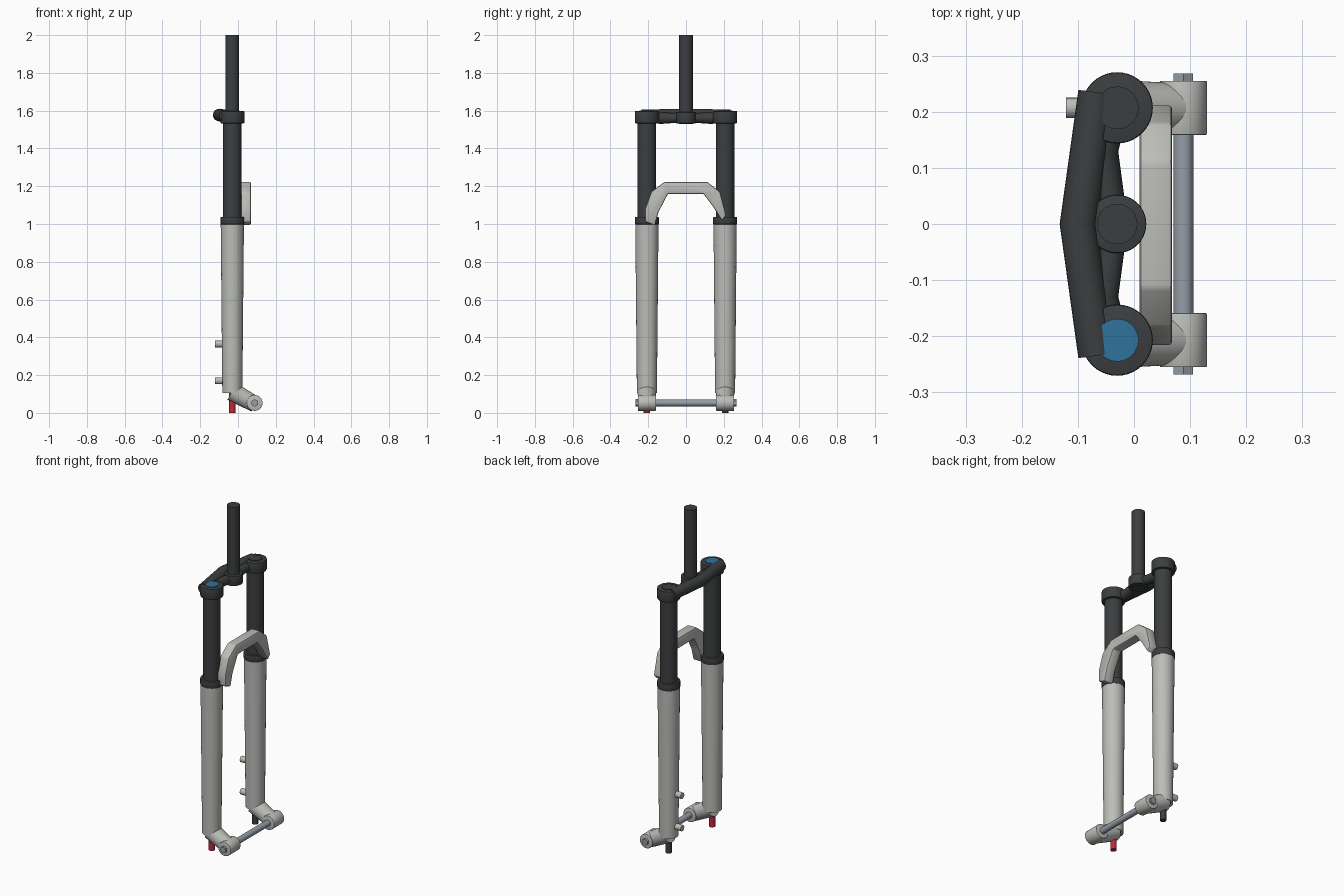
import bpy, bmesh
from mathutils import Vector

if "Cube" in bpy.data.objects:
    bpy.data.objects.remove(bpy.data.objects["Cube"])

LEG_X, LEG_Y = -0.03, 0.207


def material(name, rgb):
    m = bpy.data.materials.new(name)
    m.diffuse_color = (*rgb, 1)
    m.use_nodes = True
    m.node_tree.nodes["Principled BSDF"].inputs["Base Color"].default_value = m.diffuse_color
    return m


dark = material("dark", (0.045, 0.048, 0.05))
silver = material("silver", (0.5, 0.51, 0.48))
steel = material("steel", (0.3, 0.34, 0.38))
blue = material("blue", (0.03, 0.17, 0.33))
red = material("red", (0.55, 0.02, 0.04))


def finish(obj, mat, bevel=0.0):
    obj.data.materials.clear()
    obj.data.materials.append(mat)
    bpy.ops.object.select_all(action='DESELECT')
    obj.select_set(True)
    bpy.context.view_layer.objects.active = obj
    if bevel:
        b = obj.modifiers.new("bevel", 'BEVEL')
        b.width, b.segments, b.limit_method = bevel, 2, 'ANGLE'
        bpy.ops.object.modifier_apply(modifier=b.name)
    bpy.ops.object.shade_smooth_by_angle(angle=0.6)
    return obj


def add_mesh(name, bm):
    bmesh.ops.recalc_face_normals(bm, faces=bm.faces)
    me = bpy.data.meshes.new(name)
    bm.to_mesh(me)
    bm.free()
    obj = bpy.data.objects.new(name, me)
    bpy.context.collection.objects.link(obj)
    return obj


def rod(name, a, b, r1, mat, r2=None, sides=40, bevel=0.0):
    """Cylinder or cone from point a to point b."""
    a, b = Vector(a), Vector(b)
    d = b - a
    bm = bmesh.new()
    bmesh.ops.create_cone(bm, cap_ends=True, segments=sides, radius1=r1,
                          radius2=r1 if r2 is None else r2, depth=d.length)
    obj = add_mesh(name, bm)
    obj.location = (a + b) / 2
    obj.rotation_mode = 'QUATERNION'
    obj.rotation_quaternion = d.to_track_quat('Z', 'Y')
    return finish(obj, mat, bevel)


def tube(name, points, radius, mat):
    """Round tube along (x, y, z, radius factor) points."""
    cu = bpy.data.curves.new(name, 'CURVE')
    cu.dimensions = '3D'
    cu.bevel_depth, cu.bevel_resolution, cu.use_fill_caps = radius, 8, True
    sp = cu.splines.new('POLY')
    sp.points.add(len(points) - 1)
    for p, (x, y, z, f) in zip(sp.points, points):
        p.co, p.radius = (x, y, z, 1), f
    obj = bpy.data.objects.new(name, cu)
    bpy.context.collection.objects.link(obj)
    bpy.ops.object.select_all(action='DESELECT')
    obj.select_set(True)
    bpy.context.view_layer.objects.active = obj
    bpy.ops.object.convert(target='MESH')
    return finish(bpy.context.object, mat)


# steerer and its clamp
rod("steerer", (LEG_X, 0, 1.53), (LEG_X, 0, 2), 0.036, dark)
rod("steerer_clamp", (LEG_X, 0, 1.533), (LEG_X, 0, 1.592), 0.052, dark, bevel=0.003)

# crown front bar
tube("crown_bar", [(-0.066, -0.234, 1.572, 1), (-0.099, 0, 1.577, 1),
                   (-0.066, 0.234, 1.572, 1)], 0.0335, dark)

for side, s in (("left", 1), ("right", -1)):
    y = s * LEG_Y

    # crown arms joining steerer to stanchions
    tube(f"crown_arm_{side}", [(-0.035, 0, 1.563, 0.8), (-0.058, s * 0.13, 1.56, 1),
                               (-0.04, y, 1.565, 1)], 0.03, dark)

    # upper leg
    rod(f"stanchion_{side}", (LEG_X, y, 0.98), (LEG_X, y, 1.56), 0.049, dark)
    rod(f"crown_clamp_{side}", (LEG_X, y, 1.533), (LEG_X, y, 1.598), 0.0635, dark, bevel=0.004)
    rod(f"top_cap_{side}", (LEG_X, y, 1.58), (LEG_X, y, 1.602), 0.038,
        dark if s > 0 else blue)
    rod(f"dust_wiper_{side}", (LEG_X, y, 0.998), (LEG_X, y, 1.038), 0.063, dark, bevel=0.003)

    # lower leg and dropout
    rod(f"lower_leg_{side}", (LEG_X, y, 0.105), (LEG_X, y, 1.0), 0.053, silver, 0.0615)
    rod(f"dropout_arm_{side}", (-0.032, y, 0.113), (0.092, y, 0.045), 0.05, silver, 0.043)
    rod(f"dropout_boss_{side}", (0.088, s * 0.159, 0.053), (0.088, s * 0.255, 0.053),
        0.042, silver, bevel=0.002)
    rod(f"axle_end_{side}", (0.088, s * 0.24, 0.053), (0.088, s * 0.268, 0.053),
        0.02, steel, sides=6)

    # bottom adjuster
    rod(f"bottom_knob_{side}", (LEG_X, y, 0), (LEG_X, y, 0.12), 0.017,
        dark if s > 0 else red)

# axle
rod("axle", (0.088, -0.25, 0.053), (0.088, 0.25, 0.053), 0.018, steel)

# brake mounts
for i, z in enumerate((0.17, 0.365)):
    rod(f"brake_mount_{i + 1}", (LEG_X, LEG_Y, z), (-0.121, LEG_Y, z), 0.018, silver)

# brake arch
profile = [(-0.216, 1.08), (-0.216, 1.012), (-0.165, 0.993), (-0.145, 1.065),
           (-0.095, 1.16), (0.092, 1.16), (0.145, 1.09), (0.19, 1.018),
           (0.213, 1.045), (0.18, 1.17), (0.112, 1.223), (-0.114, 1.223), (-0.184, 1.17)]
bm = bmesh.new()
face = bm.faces.new([bm.verts.new((0.01, y, z)) for y, z in profile])
ext = bmesh.ops.extrude_face_region(bm, geom=[face])
bmesh.ops.translate(bm, vec=(0.058, 0, 0),
                    verts=[v for v in ext["geom"] if isinstance(v, bmesh.types.BMVert)])
if not any(f.normal.x < 0 and f.calc_center_median().x < 0.011 for f in bm.faces):
    bm.faces.new([v for v in face.verts]) if not face.is_valid else None
finish(add_mesh("brake_arch", bm), silver, bevel=0.007)
